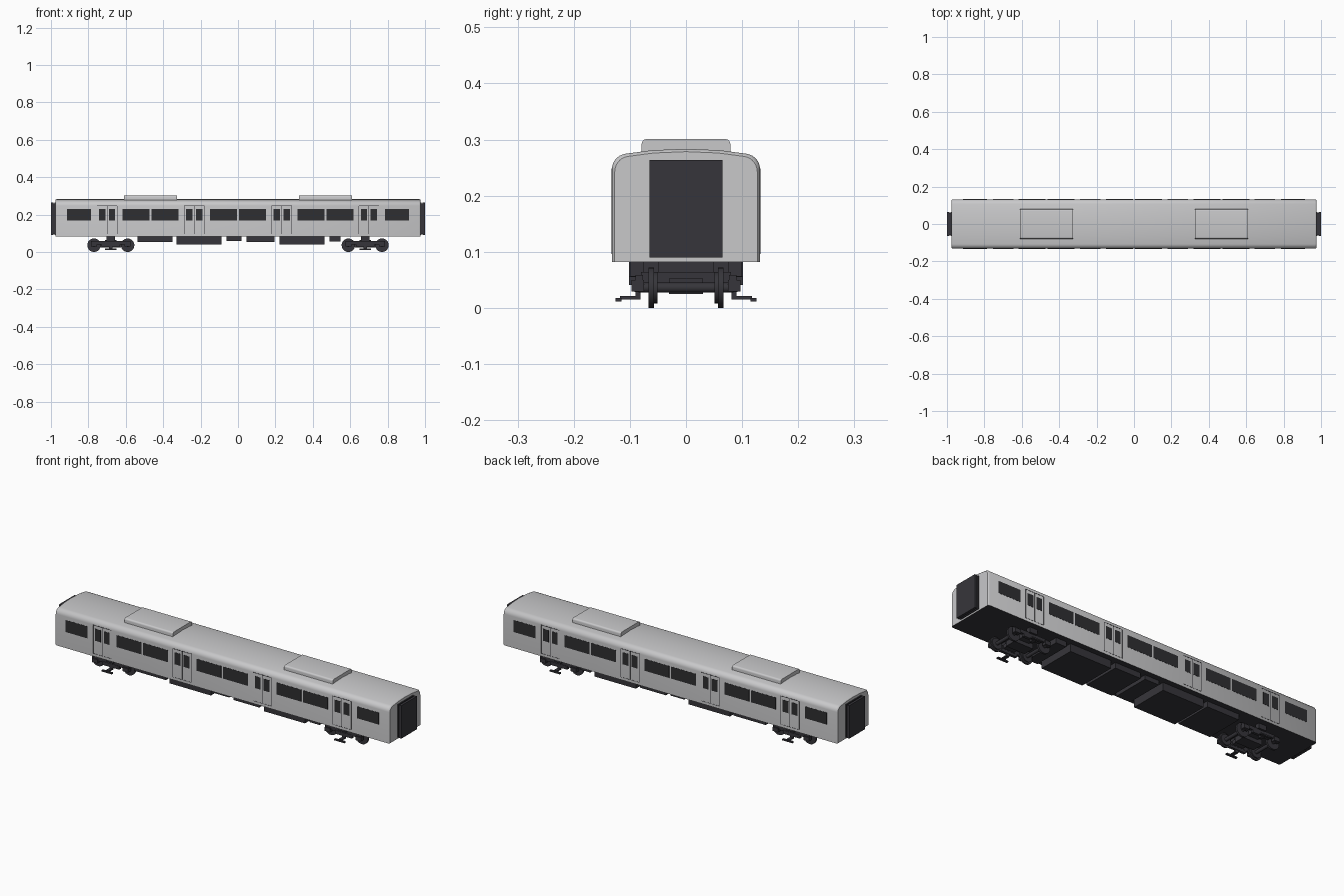
import bpy, bmesh, math
from mathutils import Matrix

cube = bpy.data.objects.get("Cube")
if cube:
    bpy.data.objects.remove(cube, do_unlink=True)


def material(name, rgb):
    m = bpy.data.materials.new(name)
    m.use_nodes = True
    col = (*rgb, 1)
    m.diffuse_color = col
    m.node_tree.nodes["Principled BSDF"].inputs["Base Color"].default_value = col
    return m


GREY = material("light grey paint", (0.58, 0.58, 0.59))
GLASS = material("dark glass", (0.028, 0.028, 0.031))
DARK = material("dark underframe", (0.037, 0.036, 0.043))


def finish(name, bm, mats, smooth=False):
    bmesh.ops.recalc_face_normals(bm, faces=bm.faces)
    me = bpy.data.meshes.new(name)
    bm.to_mesh(me)
    bm.free()
    ob = bpy.data.objects.new(name, me)
    bpy.context.collection.objects.link(ob)
    for m in mats:
        me.materials.append(m)
    if smooth:
        bpy.ops.object.select_all(action='DESELECT')
        ob.select_set(True)
        bpy.context.view_layer.objects.active = ob
        bpy.ops.object.shade_smooth_by_angle(angle=math.radians(35))
    return ob


def add_box(bm, x0, x1, y0, y1, z0, z1):
    mat = Matrix.Translation(((x0 + x1) / 2, (y0 + y1) / 2, (z0 + z1) / 2))
    mat = mat @ Matrix.Diagonal((abs(x1 - x0), abs(y1 - y0), abs(z1 - z0), 1))
    return bmesh.ops.create_cube(bm, size=1, matrix=mat)["verts"]


def add_disc(bm, x, y, z, r, width, sides=24):
    mat = Matrix.Translation((x, y, z)) @ Matrix.Rotation(math.pi / 2, 4, 'X')
    bmesh.ops.create_cone(bm, cap_ends=True, segments=sides, radius1=r,
                          radius2=r, depth=width, matrix=mat)


def boxes(name, mat, items):
    bm = bmesh.new()
    for b in items:
        add_box(bm, *b)
    return finish(name, bm, [mat])


# Body shell: half section mirrored, lofted through rings with softened ends
W, BASE, R = 0.132, 0.082, 0.028
half = [(W, BASE)]
for i in range(8):
    a = math.radians(i * 12)
    half.append((W - R + R * math.cos(a), 0.247 + R * math.sin(a)))
half += [(0.06, 0.281), (0, 0.2835)]
section = half + [(-y, z) for y, z in reversed(half[:-1])]
bm = bmesh.new()
rings = []
for x, inset in [(-0.976, 0.005), (-0.974, 0.003), (-0.968, 0),
                 (0.968, 0), (0.974, 0.003), (0.976, 0.005)]:
    k = 1 - inset / W
    rings.append([bm.verts.new((x, y * k, BASE + (z - BASE) * (1 - inset / 0.2)))
                  for y, z in section])
n = len(section)
for a, b in zip(rings, rings[1:]):
    for i in range(n):
        bm.faces.new((a[i], a[(i + 1) % n], b[(i + 1) % n], b[i]))
bm.faces.new(rings[0])
bm.faces.new(rings[-1])
bmesh.ops.recalc_face_normals(bm, faces=bm.faces)
for f in bm.faces:
    f.material_index = 1 if f.normal.z < -0.9 else 0
finish("body_shell", bm, [GREY, DARK], smooth=True)

# Roof pods
for side, tag in ((-1, "right"), (1, "left")):
    bm = bmesh.new()
    add_box(bm, side * 0.467 - 0.142, side * 0.467 + 0.142, -0.079, 0.079, 0.27, 0.301)
    edges = [e for e in bm.edges if all(v.co.z > 0.3 for v in e.verts)
             and abs(e.verts[0].co.y - e.verts[1].co.y) < 0.01]
    bmesh.ops.bevel(bm, geom=edges, offset=0.009, segments=4, affect='EDGES', profile=0.5)
    finish("roof_pod_" + tag, bm, [GREY], smooth=True)

# Side windows and doors on both sides
DOORS = (-0.7, -0.234, 0.234, 0.7)
windows = [(-0.915, -0.787), (0.787, 0.915)]
for c in (-0.467, 0, 0.467):
    windows += [(c - 0.15, c - 0.005), (c + 0.005, c + 0.15)]
for s, tag in ((-1, "front"), (1, "back")):
    y0, y1 = s * (W - 0.003), s * (W + 0.0008)
    boxes("windows_" + tag, GLASS, [(a, b, y0, y1, 0.167, 0.23) for a, b in windows])
    panes, seams = [], []
    for c in DOORS:
        for d in (-1, 1):
            panes.append((c + d * 0.009, c + d * 0.043, y0, y1, 0.167, 0.23))
            seams.append((c + d * 0.053, c + d * 0.0545, y0, y1, 0.097, 0.247))
        seams.append((c - 0.001, c + 0.001, y0, y1, 0.097, 0.247))
        seams.append((c - 0.054, c + 0.054, y0, y1, 0.2455, 0.248))
        seams.append((c - 0.054, c + 0.054, y0, y1, 0.096, 0.0972))
    boxes("door_windows_" + tag, GLASS, panes)
    boxes("door_seams_" + tag, DARK, seams)

# End gangways: bellows folds with a larger face plate
for s, tag in ((-1, "right"), (1, "left")):
    boxes("gangway_" + tag, DARK, [
        (s * 0.97, s * 0.981, -0.065, 0.065, 0.09, 0.264),
        (s * 0.98, s * 0.988, -0.059, 0.059, 0.096, 0.258),
        (s * 0.987, s * 1.0, -0.065, 0.065, 0.09, 0.264)])

# Equipment boxes under the floor
for i, (x0, x1, z) in enumerate([(-0.537, -0.35, 0.052), (-0.328, -0.087, 0.041),
                                 (-0.062, 0.02, 0.059), (0.046, 0.196, 0.053),
                                 (0.222, 0.463, 0.041), (0.488, 0.548, 0.055)]):
    boxes("underfloor_box_%d" % (i + 1), DARK, [(x0, x1, -0.102, 0.102, z, BASE + 0.001)])

# Bogies: wheelsets, frame, collector shoes
for c, tag in ((-0.68, "right"), (0.68, "left")):
    bm = bmesh.new()
    for dx in (-0.09, 0.09):
        add_disc(bm, c + dx, 0, 0.036, 0.009, 0.17, 12)
        for s in (-1, 1):
            add_disc(bm, c + dx, s * 0.062, 0.036, 0.036, 0.01)
            add_disc(bm, c + dx, s * 0.055, 0.036, 0.028, 0.008)
    finish("wheelsets_" + tag, bm, [DARK], smooth=True)

    frame = [(c - 0.03, c + 0.03, -0.08, 0.08, 0.044, 0.064),
             (c - 0.02, c + 0.02, -0.05, 0.05, 0.06, BASE + 0.001),
             (c - 0.055, c + 0.055, -0.03, 0.03, 0.025, 0.052)]
    shoes = []
    for s in (-1, 1):
        frame.append((c - 0.105, c + 0.105, s * 0.077, s * 0.09, 0.041, 0.059))
        frame.append((c - 0.05, c + 0.05, s * 0.078, s * 0.092, 0.028, 0.046))
        frame.append((c - 0.022, c + 0.022, s * 0.075, s * 0.1, 0.056, BASE + 0.001))
        for dx in (-0.09, 0.09):
            frame.append((c + dx - 0.016, c + dx + 0.016, s * 0.075, s * 0.097, 0.029, 0.05))
        shoes += [(c - 0.009, c + 0.009, s * 0.081, s * 0.09, 0.015, 0.035),
                  (c - 0.009, c + 0.009, s * 0.084, s * 0.118, 0.015, 0.021),
                  (c - 0.03, c + 0.03, s * 0.115, s * 0.126, 0.011, 0.018)]
    boxes("bogie_frame_" + tag, DARK, frame)
    boxes("collector_shoes_" + tag, DARK, shoes)
